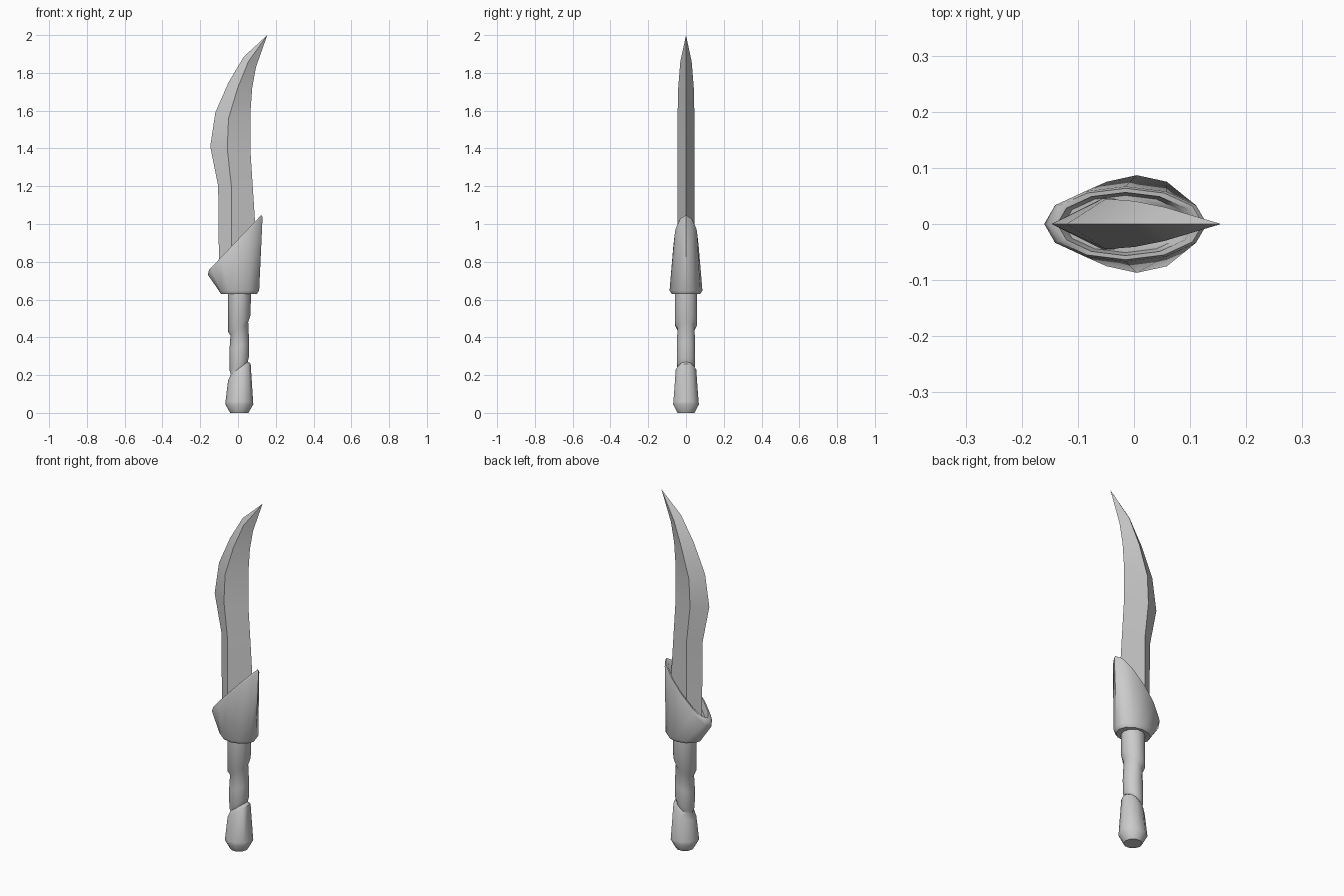
import bpy, bmesh, math

cube = bpy.data.objects.get("Cube")
if cube:
    bpy.data.objects.remove(cube, do_unlink=True)

mat = bpy.data.materials.new("light_grey")
mat.use_nodes = True
grey = (0.6, 0.6, 0.6, 1)
mat.diffuse_color = grey
mat.node_tree.nodes["Principled BSDF"].inputs["Base Color"].default_value = grey


def ellipse(sides, cx, rx, ry, z, slope=0.0):
    """Closed ring whose plane tilts along x."""
    ring = []
    for i in range(sides):
        a = 2 * math.pi * i / sides
        x, y = cx + rx * math.cos(a), ry * math.sin(a)
        ring.append((x, y, z + slope * x))
    return ring


def loft(name, rings, tip=None, angle=45):
    """Skin a stack of rings, capping both ends or closing to a tip."""
    bm = bmesh.new()
    rows = [[bm.verts.new(p) for p in ring] for ring in rings]
    n = len(rows[0])
    for low, high in zip(rows, rows[1:]):
        for i in range(n):
            j = (i + 1) % n
            bm.faces.new((low[i], low[j], high[j], high[i]))
    bm.faces.new(rows[0][::-1])
    if tip:
        end = bm.verts.new(tip)
        for i in range(n):
            bm.faces.new((rows[-1][i], rows[-1][(i + 1) % n], end))
    else:
        bm.faces.new(rows[-1])
    bmesh.ops.recalc_face_normals(bm, faces=bm.faces)
    mesh = bpy.data.meshes.new(name)
    bm.to_mesh(mesh)
    bm.free()
    mesh.materials.append(mat)
    obj = bpy.data.objects.new(name, mesh)
    bpy.context.collection.objects.link(obj)
    bpy.ops.object.select_all(action='DESELECT')
    obj.select_set(True)
    bpy.context.view_layer.objects.active = obj
    bpy.ops.object.shade_smooth_by_angle(angle=math.radians(angle))
    return obj


# Blade: diamond sections of back edge, ridge and front edge (x, z), half thickness
sections = [
    ((-.10, .70), (-.035, .70), (.11, .70), .045),
    ((-.105, 1.20), (-.035, 1.20), (.078, 1.20), .045),
    ((-.147, 1.41), (-.057, 1.40), (.065, 1.40), .045),
    ((-.12, 1.59), (-.05, 1.56), (.065, 1.58), .045),
    ((-.05, 1.75), (0, 1.725), (.075, 1.72), .041),
    ((.03, 1.885), (.055, 1.86), (.095, 1.83), .03),
]
rings = [[(b[0], 0, b[1]), (r[0], -t, r[1]), (f[0], 0, f[1]), (r[0], t, r[1])]
         for b, r, f, t in sections]
loft("blade", rings, tip=(.155, 0, 2.0), angle=25)

# Guard: oval collar with a slanted, hollow mouth
SLOPE = 1.05


def mouth(scale, drop):
    return ellipse(12, -.015, .145 * scale, .067 * scale, .918 - drop, SLOPE)


loft("guard", [
    ellipse(12, .005, .095, .075, .63),
    ellipse(12, .005, .107, .087, .648),
    mouth(1, .018), mouth(.95, 0), mouth(.84, 0), mouth(.76, .06),
])

# Handle: stepped grip segments divided by slanted grooves
AX = .007
TILT = .75
loft("handle", [
    ellipse(10, AX, .048, .048, 0),
    ellipse(10, AX, .074, .072, .045),
    ellipse(10, AX, .073, .070, .06),
    ellipse(10, AX, .060, .057, .21, TILT),
    ellipse(10, AX, .045, .044, .232, TILT),
    ellipse(10, AX, .051, .050, .255, TILT),
    ellipse(10, AX, .052, .051, .35, TILT / 2),
    ellipse(10, AX, .047, .047, .44, TILT),
    ellipse(10, AX, .060, .060, .47, TILT),
    ellipse(10, AX, .061, .061, .64),
])
